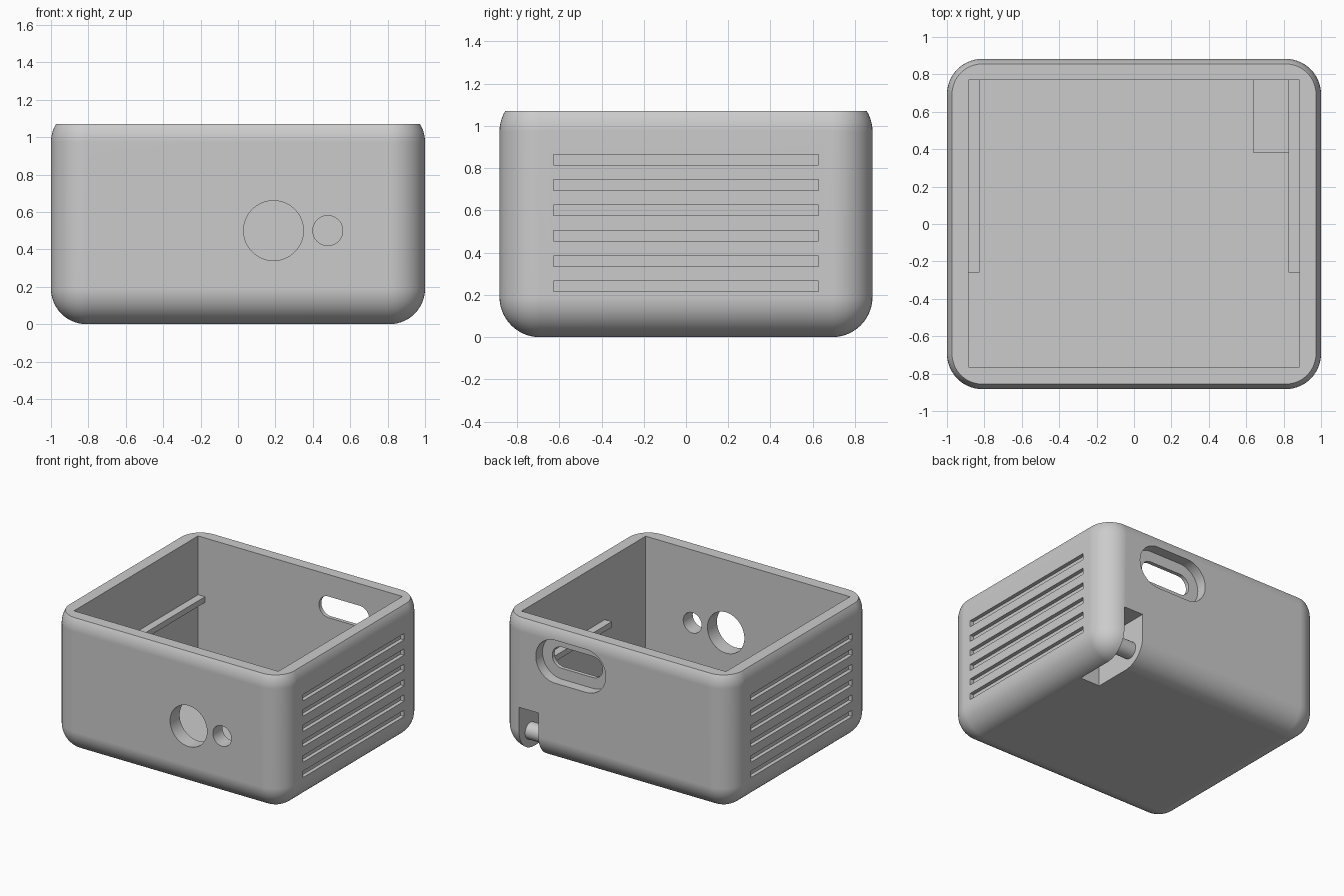
import bpy, bmesh
from math import cos, sin, pi, radians
from mathutils import Matrix, Vector

if "Cube" in bpy.data.objects:
    bpy.data.objects.remove(bpy.data.objects["Cube"], do_unlink=True)

# Single plastic colour
grey = bpy.data.materials.new("grey_plastic")
grey.use_nodes = True
colour = (0.6, 0.6, 0.6, 1)
grey.diffuse_color = colour
grey.node_tree.nodes["Principled BSDF"].inputs["Base Color"].default_value = colour


def finish(bm, name):
    bmesh.ops.recalc_face_normals(bm, faces=bm.faces)
    mesh = bpy.data.meshes.new(name)
    bm.to_mesh(mesh)
    bm.free()
    mesh.materials.append(grey)
    obj = bpy.data.objects.new(name, mesh)
    bpy.context.collection.objects.link(obj)
    return obj


def box_mesh(x0, x1, y0, y1, z0, z1):
    bm = bmesh.new()
    size = Vector((x1 - x0, y1 - y0, z1 - z0))
    centre = Vector((x0 + x1, y0 + y1, z0 + z1)) / 2
    bmesh.ops.create_cube(bm, size=1, matrix=Matrix.Translation(centre) @ Matrix.Diagonal(size).to_4x4())
    return bm


def box(name, *limits):
    return finish(box_mesh(*limits), name)


def slot_prism(name, x, z, half, r, y0, y1, steps=32):
    """Round-ended prism along y; half = 0 gives a cylinder."""
    bm = bmesh.new()
    verts = []
    for side in (1, -1):
        for i in range(steps + 1 if half else steps):
            a = side * pi / 2 - pi / 2 + pi * i / steps - (pi / 2 if side > 0 else -pi / 2)
            a = -pi / 2 + pi * i / steps + (0 if side > 0 else pi)
            verts.append(bm.verts.new((x + side * half + r * cos(a), y0, z + r * sin(a))))
    face = bm.faces.new(verts)
    out = bmesh.ops.extrude_face_region(bm, geom=[face])
    moved = [g for g in out["geom"] if isinstance(g, bmesh.types.BMVert)]
    bmesh.ops.translate(bm, verts=moved, vec=(0, y1 - y0, 0))
    return finish(bm, name)


def activate(obj):
    bpy.ops.object.select_all(action="DESELECT")
    obj.select_set(True)
    bpy.context.view_layer.objects.active = obj


def combine(target, tool, operation):
    tool.hide_render = True
    mod = target.modifiers.new(operation.lower(), "BOOLEAN")
    mod.operation, mod.solver, mod.object = operation, "EXACT", tool
    activate(target)
    bpy.ops.object.modifier_apply(modifier=mod.name)
    bpy.data.objects.remove(tool, do_unlink=True)


# Rounded outer body, sliced flat through the upper rounding
R, TOP, HALF_Y = 0.19, 1.07, 0.883
bm = box_mesh(-1, 1, -HALF_Y, HALF_Y, 0, 1.163)
bmesh.ops.bevel(bm, geom=bm.edges[:], offset=R, segments=14, profile=0.5, affect="EDGES")
geom = bm.verts[:] + bm.edges[:] + bm.faces[:]
cut = bmesh.ops.bisect_plane(bm, geom=geom, plane_co=(0, 0, TOP), plane_no=(0, 0, 1), clear_outer=True)
rim = [g for g in cut["geom_cut"] if isinstance(g, bmesh.types.BMEdge)]
bmesh.ops.contextual_create(bm, geom=rim)
case = finish(bm, "case_body")

# Square-cornered interior
combine(case, box("interior", -0.885, 0.885, -0.765, 0.77, 0.115, 1.3), "DIFFERENCE")

# Board rails on both side walls
for s in (-1, 1):
    xs = sorted((s * 0.825, s * 0.91))
    combine(case, box("rail", *xs, -0.26, 0.79, 0.565, 0.61), "UNION")

# Strap housing in the back corner, with its pocket open below and behind
combine(case, box("strap_housing", 0.64, 0.91, 0.38, 0.79, 0.07, 0.395), "UNION")
combine(case, box("strap_pocket", 0.66, 0.83, 0.4, 1.1, -0.2, 0.375), "DIFFERENCE")

# Front wall holes
combine(case, slot_prism("large_hole", 0.19, 0.5, 0, 0.16, -1.1, -0.6), "DIFFERENCE")
combine(case, slot_prism("small_hole", 0.48, 0.5, 0, 0.08, -1.1, -0.6), "DIFFERENCE")

# Stepped connector opening in the back wall
combine(case, slot_prism("port_recess", 0.38, 0.815, 0.135, 0.168, 0.8, 1.1), "DIFFERENCE")
combine(case, slot_prism("port_opening", 0.38, 0.815, 0.135, 0.083, 0.6, 1.1), "DIFFERENCE")

# Shallow grooves on both sides
for s in (-1, 1):
    xs = sorted((s * 0.97, s * 1.1))
    for i in range(6):
        z = 0.24 + 0.12 * i
        combine(case, box("groove", *xs, -0.627, 0.627, z - 0.025, z + 0.025), "DIFFERENCE")

# Strap bar across the pocket
bm = bmesh.new()
place = Matrix.Translation((0.745, 0.74, 0.14)) @ Matrix.Rotation(pi / 2, 4, "Y")
bmesh.ops.create_cone(bm, cap_ends=True, segments=40, radius1=0.065, radius2=0.065, depth=0.18, matrix=place)
bar = finish(bm, "strap_bar")

for obj in (case, bar):
    activate(obj)
    bpy.ops.object.shade_smooth_by_angle(angle=radians(25))
    weighted = obj.modifiers.new("weighted_normals", "WEIGHTED_NORMAL")
    weighted.keep_sharp = True
